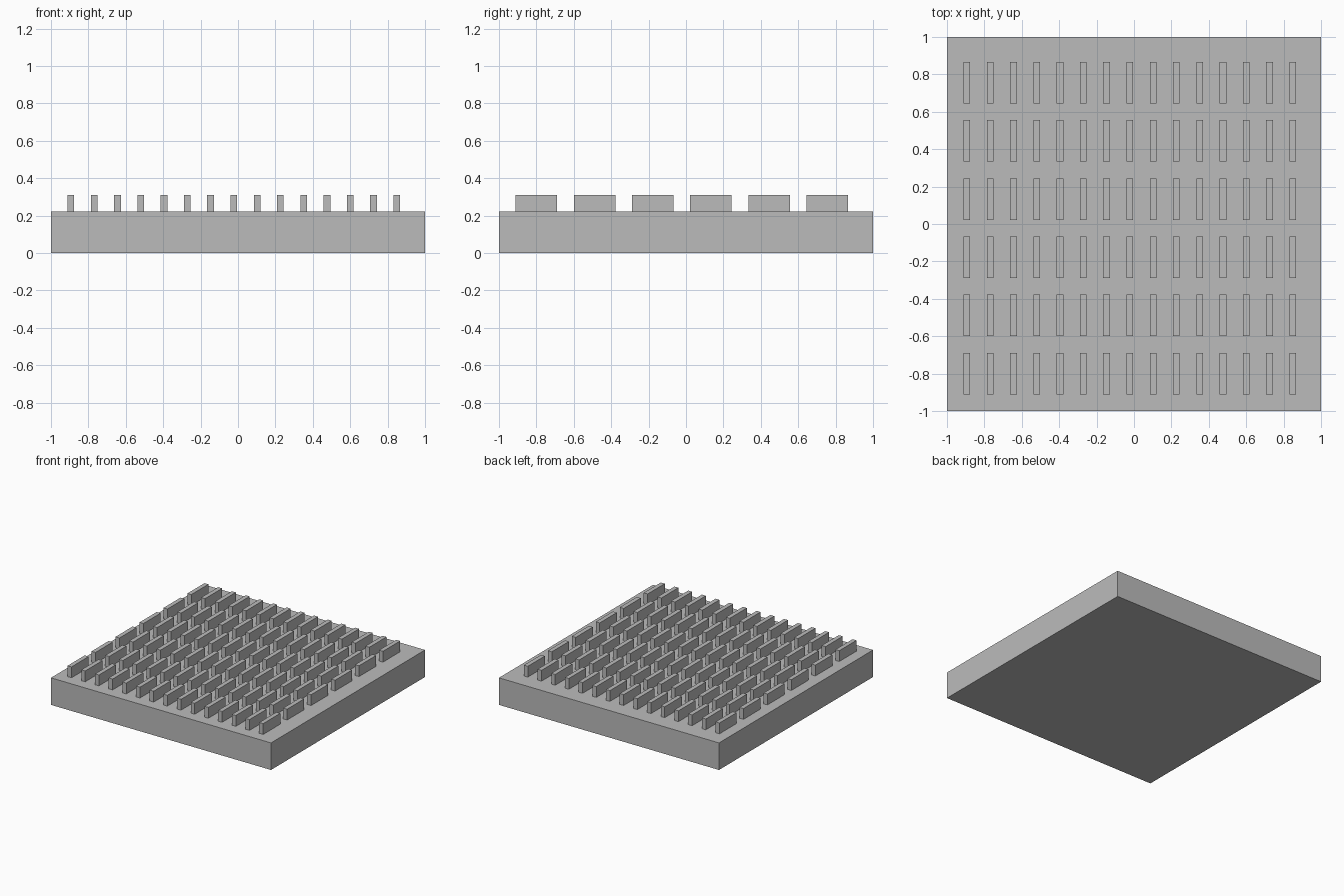
import bpy
import bmesh
from mathutils import Matrix, Vector

if "Cube" in bpy.data.objects:
    bpy.data.objects.remove(bpy.data.objects["Cube"], do_unlink=True)

UNIT = 2 / 45  # the plate is 45 units wide

grey = bpy.data.materials.new("grey metal")
grey.use_nodes = True
colour = (0.5, 0.5, 0.5, 1)
grey.diffuse_color = colour
grey.node_tree.nodes["Principled BSDF"].inputs["Base Color"].default_value = colour


def box(name, low, size):
    """Box from its lowest corner and size, in plate units."""
    low, size = Vector(low) * UNIT, Vector(size) * UNIT
    bm = bmesh.new()
    place = Matrix.Translation(low + size / 2) @ Matrix.Diagonal(size).to_4x4()
    bmesh.ops.create_cube(bm, size=1, matrix=place)
    mesh = bpy.data.meshes.new(name)
    bm.to_mesh(mesh)
    bm.free()
    mesh.materials.append(grey)
    obj = bpy.data.objects.new(name, mesh)
    bpy.context.collection.objects.link(obj)
    return obj


def repeat(obj, count, step):
    mod = obj.modifiers.new("repeat", "ARRAY")
    mod.count = count
    mod.use_relative_offset = False
    mod.use_constant_offset = True
    mod.constant_offset_displace = Vector(step) * UNIT


# Base plate
box("base_plate", (-22.5, -22.5, 0), (45, 45, 5))

# Grid of upright fins
fins = box("cooling_fins", (-20.5, -20.5, 5), (0.8, 5, 2))
repeat(fins, 15, (2.8, 0, 0))
repeat(fins, 6, (0, 7, 0))
